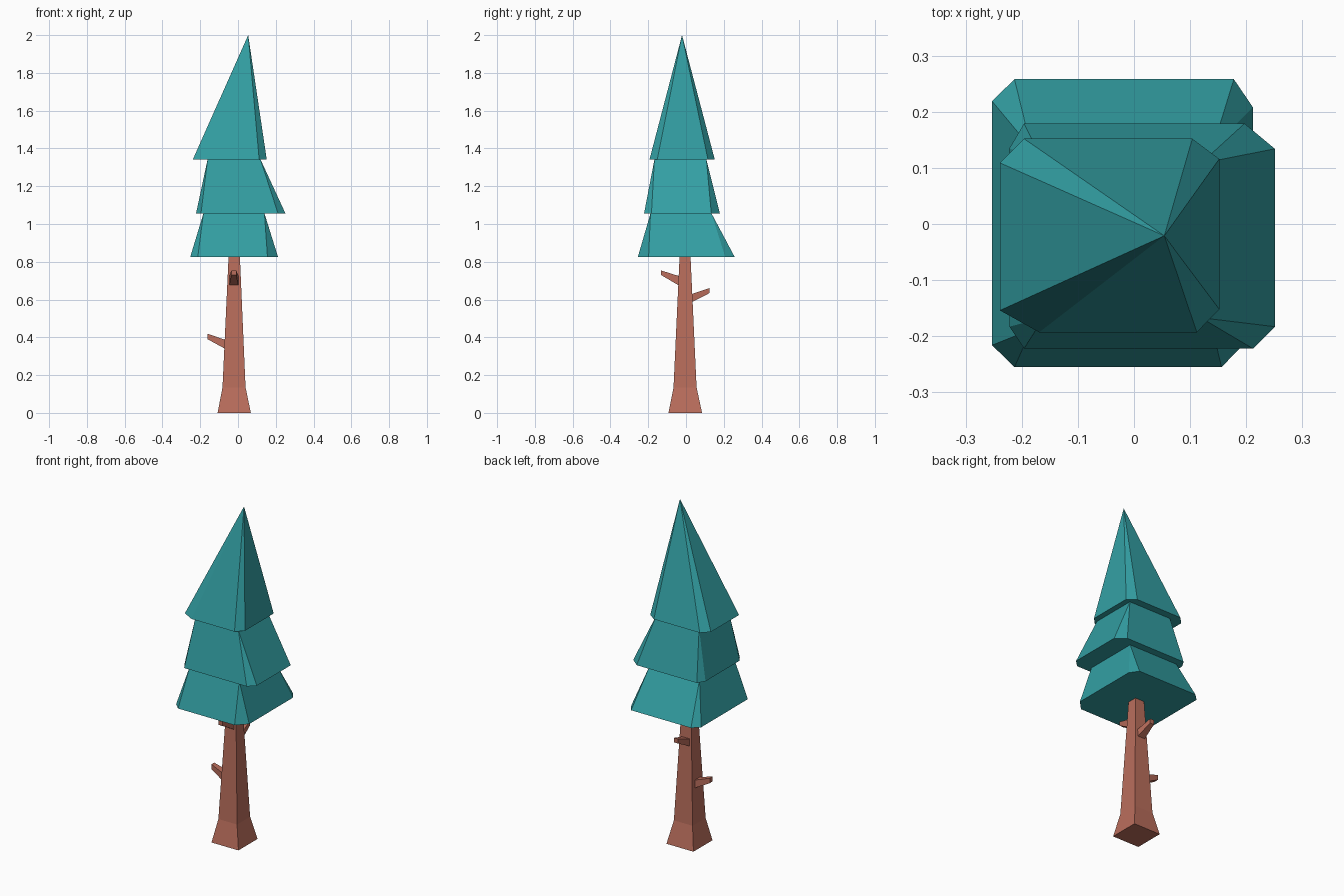
import bpy, bmesh
from mathutils import Vector

if "Cube" in bpy.data.objects:
    bpy.data.objects.remove(bpy.data.objects["Cube"])


def material(name, color):
    m = bpy.data.materials.new(name)
    m.diffuse_color = (*color, 1)
    m.use_nodes = True
    m.node_tree.nodes["Principled BSDF"].inputs["Base Color"].default_value = m.diffuse_color
    return m


TEAL = material("needles", (0.033, 0.35, 0.37))
BROWN = material("bark", (0.49, 0.155, 0.107))


def finish(name, bm, mat):
    bmesh.ops.recalc_face_normals(bm, faces=bm.faces)
    me = bpy.data.meshes.new(name)
    bm.to_mesh(me)
    bm.free()
    me.materials.append(mat)
    ob = bpy.data.objects.new(name, me)
    bpy.context.collection.objects.link(ob)


def rect(x0, x1, y0, y1, z):
    return [(x0, y0, z), (x1, y0, z), (x1, y1, z), (x0, y1, z)]


def loft(name, rings, mat):
    """Closed solid through rings of equal point count."""
    bm = bmesh.new()
    loops = [[bm.verts.new(p) for p in r] for r in rings]
    for a, b in zip(loops, loops[1:]):
        for i in range(len(a)):
            j = (i + 1) % len(a)
            bm.faces.new((a[i], a[j], b[j], b[i]))
    bm.faces.new(loops[0])
    bm.faces.new(loops[-1])
    finish(name, bm, mat)


def tier(name, outline, z, top):
    """Chamfered skirt: eight bottom points, each pair meeting one top corner
    (or a single apex). The top is covered by the tier above."""
    bm = bmesh.new()
    low = [bm.verts.new((x, y, z)) for x, y in outline]
    up = [bm.verts.new(p) for p in top]
    bm.faces.new(low)
    for i in range(8):
        a, b = low[i], low[(i + 1) % 8]
        ta = up[(i // 2) % len(up)]
        tb = up[((i + 1) % 8 // 2) % len(up)]
        bm.faces.new((a, b, ta) if ta is tb else (a, b, tb, ta))
    finish(name, bm, mat=TEAL)


# Foliage: corner pairs run front-left, front-right, back-right, back-left
tier("foliage_lower",
     [(-.253, -.216), (-.213, -.255), (.156, -.255), (.212, -.198),
      (.212, .208), (.178, .258), (-.213, .258), (-.253, .219)],
     0.825, rect(-.183, .14, -.188, .135, 1.056))
tier("foliage_middle",
     [(-.222, -.183), (-.196, -.222), (.212, -.222), (.251, -.183),
      (.251, .134), (.197, .179), (-.196, .179), (-.222, .135)],
     1.056, rect(-.161, .119, -.167, .108, 1.342))
tier("foliage_top",
     [(-.239, -.154), (-.169, -.193), (.112, -.193), (.152, -.152),
      (.152, .116), (.104, .152), (-.196, .152), (-.239, .109)],
     1.342, [(.054, -.021, 2.0)])

# Trunk with flared foot
loft("trunk", [rect(-.108, .068, -.093, .085, 0),
               rect(-.082, .04, -.066, .056, .135),
               rect(-.05, .01, -.034, .024, .826)], BROWN)


def branch(name, direction, side_centre, base, tip):
    """Tapered stub; base and tip are (distance, z low, z high, half width)."""
    d = Vector(direction)
    s = Vector((-d.y, d.x, 0))
    c = Vector((abs(s.x), abs(s.y), 0)) * side_centre
    rings = []
    for r, z0, z1, w in (base, tip):
        p = c + d * r
        rings.append([p + s * k * w + Vector((0, 0, z))
                      for k, z in ((-1, z0), (1, z0), (1, z1), (-1, z1))])
    loft(name, rings, BROWN)


# Branch stubs
branch("branch_left", (-1, 0, 0), -.005, (.06, .335, .384, .025), (.161, .39, .419, .013))
branch("branch_front", (0, -1, 0), -.022, (.03, .67, .722, .025), (.132, .73, .754, .013))
branch("branch_back", (0, 1, 0), -.022, (.025, .583, .628, .025), (.124, .634, .661, .013))
